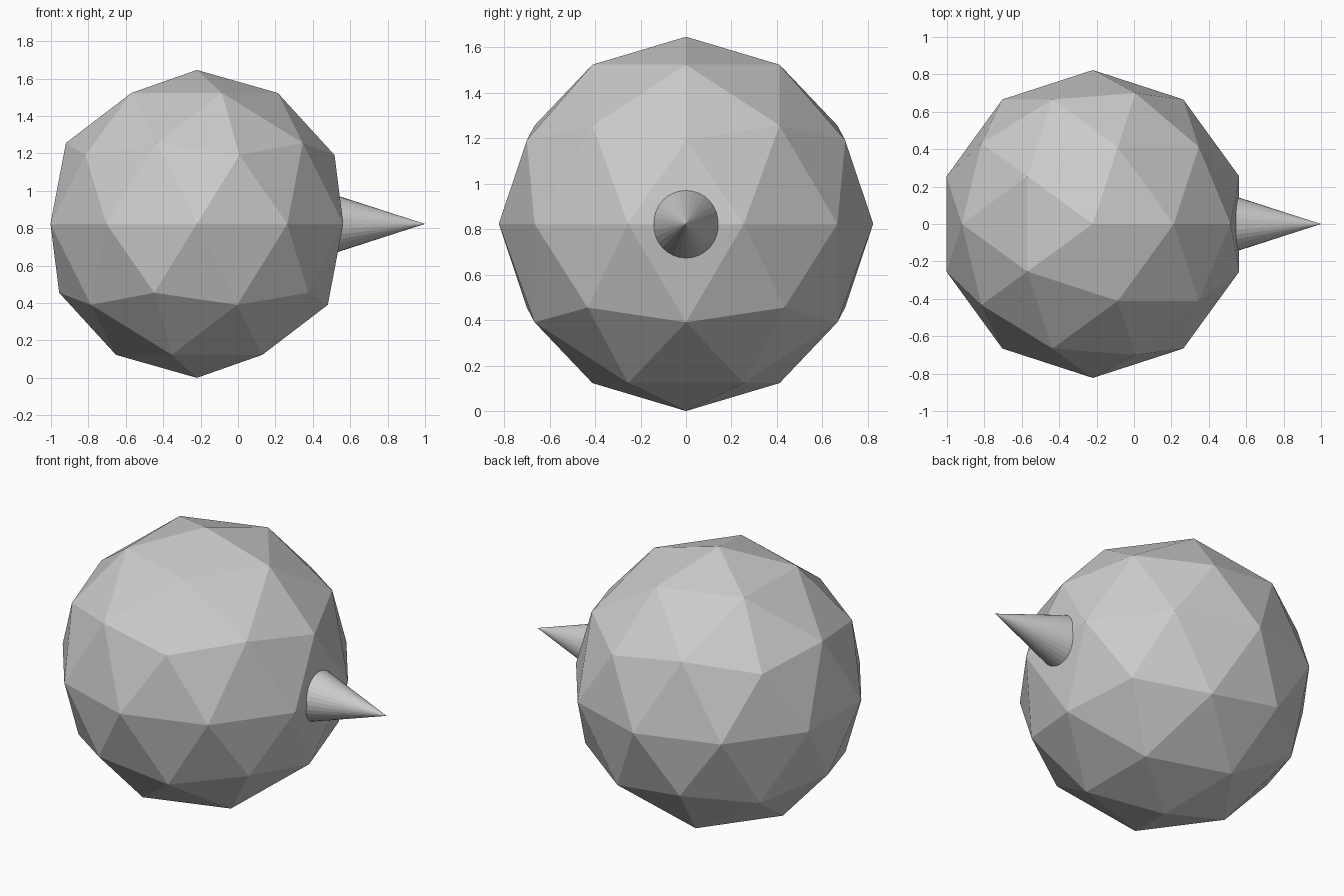
import bpy
import math

if "Cube" in bpy.data.objects:
    bpy.data.objects.remove(bpy.data.objects["Cube"])

R = 0.823            # ball radius, also the height of its centre
TIP_X = 1.0          # spike tip
BASE_X = 0.40        # spike base, sunk into the ball
SLOPE = 0.322        # spike radius per unit of length

# Faceted ball
bpy.ops.mesh.primitive_ico_sphere_add(subdivisions=2, radius=R, location=(-0.22, 0, R))
bpy.context.object.name = "faceted_ball"

# Pointed spike facing +x
length = TIP_X - BASE_X
bpy.ops.mesh.primitive_cone_add(vertices=32, radius1=length * SLOPE, radius2=0, depth=length,
                                location=((TIP_X + BASE_X) / 2, 0, R),
                                rotation=(0, math.pi / 2, 0))
bpy.context.object.name = "spike"
